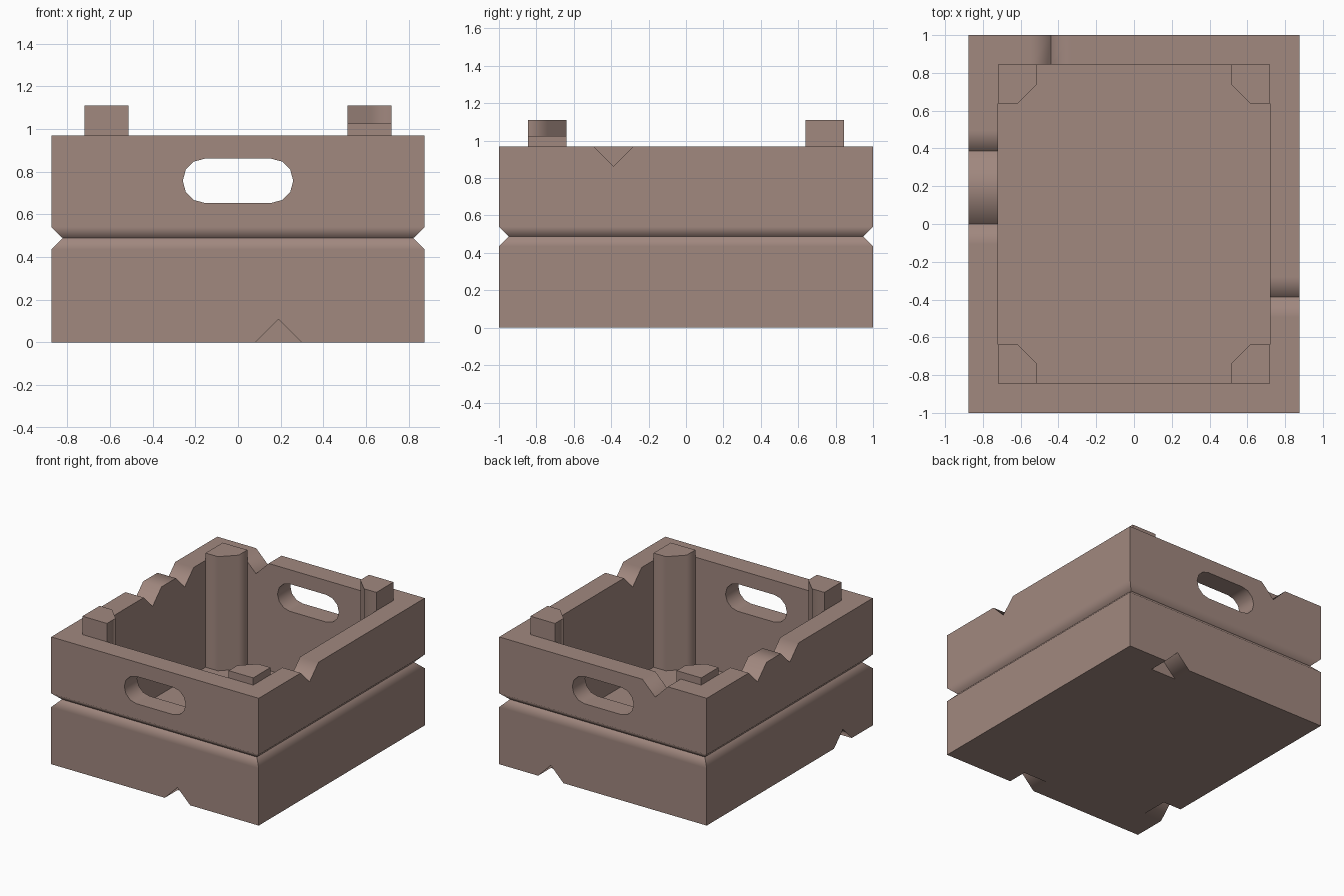
import bpy
import bmesh
from math import radians, cos, sin

if "Cube" in bpy.data.objects:
    bpy.data.objects.remove(bpy.data.objects["Cube"], do_unlink=True)

OUT_X, OUT_Y, TOP = 0.875, 1.0, 0.97      # outer half sizes and rim height
IN_X, IN_Y, FLOOR = 0.72, 0.845, 0.155    # cavity half sizes and floor height

brown = bpy.data.materials.new("dusty_brown")
brown.use_nodes = True
colour = (0.356, 0.246, 0.212, 1)
brown.diffuse_color = colour
brown.node_tree.nodes["Principled BSDF"].inputs["Base Color"].default_value = colour


def make_object(name, bm):
    bmesh.ops.recalc_face_normals(bm, faces=bm.faces)
    mesh = bpy.data.meshes.new(name)
    bm.to_mesh(mesh)
    bm.free()
    mesh.materials.append(brown)
    obj = bpy.data.objects.new(name, mesh)
    bpy.context.collection.objects.link(obj)
    return obj


def loft(name, loops):
    """Closed solid through matching loops of points."""
    bm = bmesh.new()
    rings = [[bm.verts.new(p) for p in loop] for loop in loops]
    n = len(rings[0])
    for a, b in zip(rings, rings[1:]):
        for i in range(n):
            j = (i + 1) % n
            bm.faces.new((a[i], a[j], b[j], b[i]))
    bm.faces.new(rings[0])
    bm.faces.new(rings[-1])
    return make_object(name, bm)


def prism(name, profile, axis, lo, hi):
    """Extrude a 2D profile along one axis."""
    place = {"X": lambda u, v, d: (d, u, v),
             "Y": lambda u, v, d: (u, d, v),
             "Z": lambda u, v, d: (u, v, d)}[axis]
    return loft(name, [[place(u, v, d) for u, v in profile] for d in (lo, hi)])


def activate(obj):
    bpy.ops.object.select_all(action="DESELECT")
    obj.select_set(True)
    bpy.context.view_layer.objects.active = obj


def cut(obj, cutter):
    activate(obj)
    mod = obj.modifiers.new("cut", "BOOLEAN")
    mod.operation = "DIFFERENCE"
    mod.solver = "EXACT"
    mod.object = cutter
    bpy.ops.object.modifier_apply(modifier=mod.name)
    bpy.data.objects.remove(cutter, do_unlink=True)


def soften(obj):
    activate(obj)
    bpy.ops.object.shade_smooth_by_angle(angle=radians(50))
    mod = obj.modifiers.new("weighted_normals", "WEIGHTED_NORMAL")
    mod.keep_sharp = True
    mod.weight = 100


def rectangle(hx, hy, z):
    return [(-hx, -hy, z), (hx, -hy, z), (hx, hy, z), (-hx, hy, z)]


# Crate body: outer wall with a V groove, then over the rim and down to the floor
groove = 0.053
crate = loft("crate_body", [
    rectangle(OUT_X, OUT_Y, 0),
    rectangle(OUT_X, OUT_Y, 0.435),
    rectangle(OUT_X - groove, OUT_Y - groove, 0.488),
    rectangle(OUT_X, OUT_Y, 0.54),
    rectangle(OUT_X, OUT_Y, TOP),
    rectangle(IN_X, IN_Y, TOP),
    rectangle(IN_X, IN_Y, FLOOR),
])

# Rounded handle slots through the front and back walls
slot = []
for side, start in ((1, -90), (-1, 90)):
    for step in range(7):
        a = radians(start + 30 * step)
        slot.append((side * 0.155 + 0.104 * cos(a), 0.757 + 0.104 * sin(a)))
cut(crate, prism("handle_cutter", slot, "Y", -1.2, 1.2))

# V notches in the rim and the base: axis, wall side, position along wall, height
notches = [
    ("X", 1, -0.387, TOP), ("X", -1, 0.387, TOP), ("X", -1, 0.0, TOP),
    ("Y", 1, -0.44, TOP),
    ("Y", -1, 0.19, 0), ("Y", 1, 0.44, 0), ("X", -1, -0.64, 0),
]
for axis, side, at, z in notches:
    inner = IN_X if axis == "X" else IN_Y
    start = inner - 0.05 if z else inner
    r = 0.107
    diamond = [(at - r, z), (at, z - r), (at + r, z), (at, z + r)]
    lo, hi = sorted((side * start, side * (inner + 0.3)))
    cut(crate, prism("notch_cutter", diamond, axis, lo, hi))
soften(crate)

# Chamfered corner posts, one diagonal pair taller than the other
w, c = 0.207, 0.104
for sx, x_name in ((-1, "right"), (1, "left")):
    for sy, y_name in ((-1, "front"), (1, "back")):
        corner = [(0, 0), (w, 0), (w, c), (c, w), (0, w)]
        profile = [(sx * (IN_X - u), sy * (IN_Y - v)) for u, v in corner]
        height = 1.11 if sx == sy else 1.025
        soften(prism(f"{y_name}_{x_name}_post", profile, "Z", FLOOR, height))
